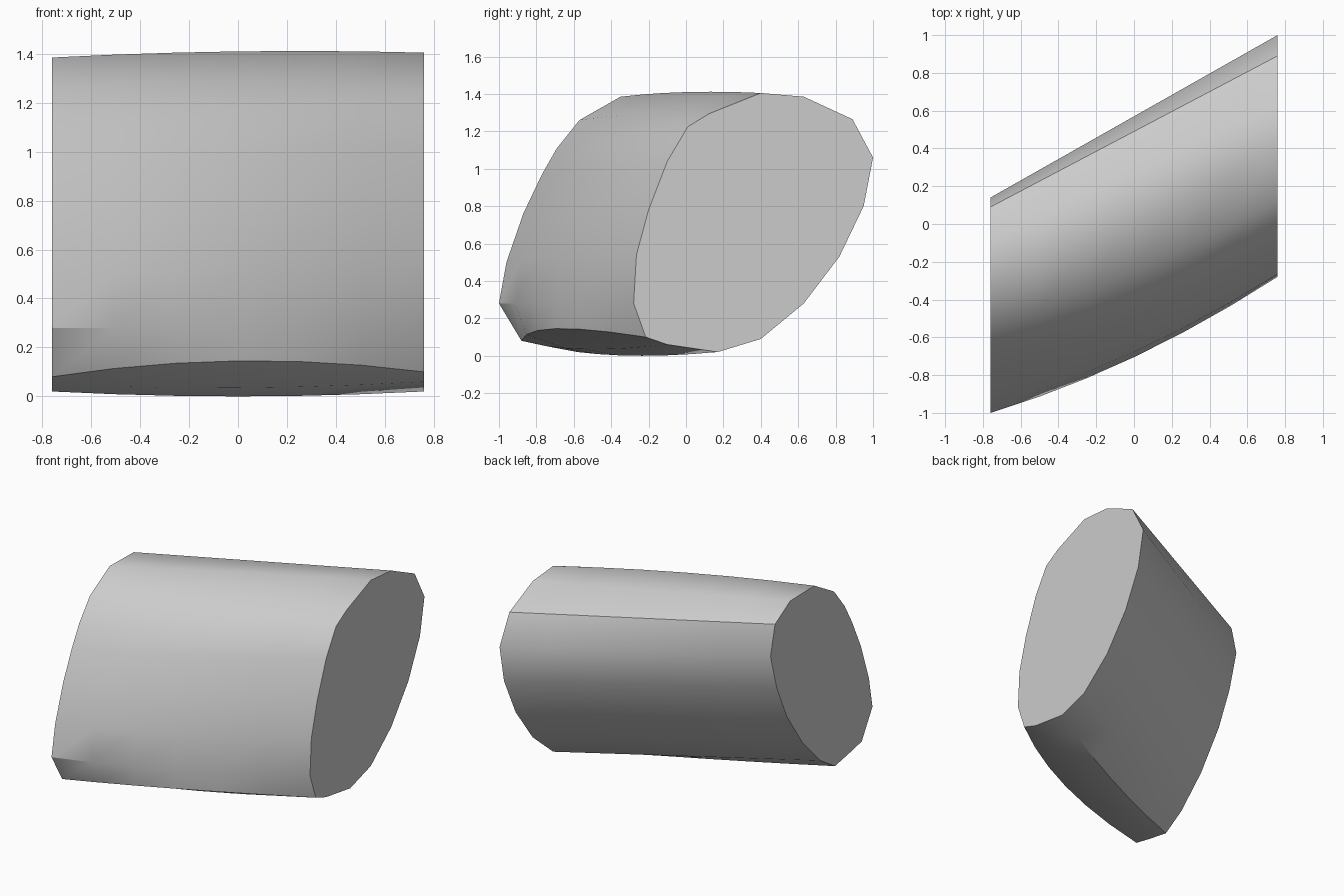
import bpy
import bmesh
from mathutils import Vector

# Remove the default cube only
cube = bpy.data.objects.get("Cube")
if cube:
    bpy.data.objects.remove(cube, do_unlink=True)

# One plain material
grey = bpy.data.materials.new("light grey")
grey.use_nodes = True
colour = (0.6, 0.6, 0.6, 1)
grey.diffuse_color = colour
grey.node_tree.nodes["Principled BSDF"].inputs["Base Color"].default_value = colour

# Matching (y, z) outlines of the two end caps, starting at the lower front edge
right_cap = [(-.88, .08), (-1, .28), (-.96, .5), (-.87, .76), (-.77, .97), (-.69, 1.11),
             (-.57, 1.26), (-.35, 1.385), (-.08, 1.38), (.09, 1.28), (.14, 1.07),
             (.07, .82), (-.04, .58), (-.22, .32), (-.42, .12), (-.58, .02), (-.74, .05)]
left_cap = [(-.215, .1), (-.28, .28), (-.265, .54), (-.2, .78), (-.1, 1.04), (.01, 1.225),
            (.125, 1.295), (.4, 1.405), (.63, 1.385), (.89, 1.265), (1, 1.06),
            (.95, .8), (.82, .53), (.63, .28), (.4, .09), (.17, .02), (-.1, .06)]
half_width = 0.76
stations = 7


def swell(row):
    """Outward bulge (y, z) of one lengthwise row at the middle of the body."""
    if row == 0:
        return Vector((0, -.15, .055))      # lower front crease
    if row < 6:
        return Vector((0, -.065, 0))        # front
    if row < 8:
        return Vector((0, -.02, .015))      # top
    if row >= 15:
        return Vector((0, -.03, -.02))      # underside
    return Vector((0, 0, 0))                # straight back


def cap_point(side, outline, row):
    y, z = outline[row]
    return Vector((side * half_width, y, z))


# Loft the slanted body between the caps
bm = bmesh.new()
rings = []
for i in range(stations):
    t = i / (stations - 1)
    ring = []
    for row in range(len(right_cap)):
        start = cap_point(-1, right_cap, row)
        end = cap_point(1, left_cap, row)
        point = start.lerp(end, t) + swell(row) * 4 * t * (1 - t)
        ring.append(bm.verts.new(point))
    rings.append(ring)

count = len(right_cap)
for ring, following in zip(rings, rings[1:]):
    for row in range(count):
        nxt = (row + 1) % count
        bm.faces.new((ring[row], ring[nxt], following[nxt], following[row]))

# Flat end caps
bm.faces.new(rings[0])
bm.faces.new(rings[-1])
bmesh.ops.recalc_face_normals(bm, faces=bm.faces)

# Stand the body on the floor
lowest = min(v.co.z for v in bm.verts)
bmesh.ops.translate(bm, verts=bm.verts, vec=(0, 0, -lowest))

mesh = bpy.data.meshes.new("slanted_body")
bm.to_mesh(mesh)
bm.free()
mesh.materials.append(grey)
body = bpy.data.objects.new("slanted_body", mesh)
bpy.context.collection.objects.link(body)

# Smooth sides with crisp rims and creases
bpy.ops.object.select_all(action="DESELECT")
body.select_set(True)
bpy.context.view_layer.objects.active = body
bpy.ops.object.shade_smooth_by_angle(angle=0.6)
